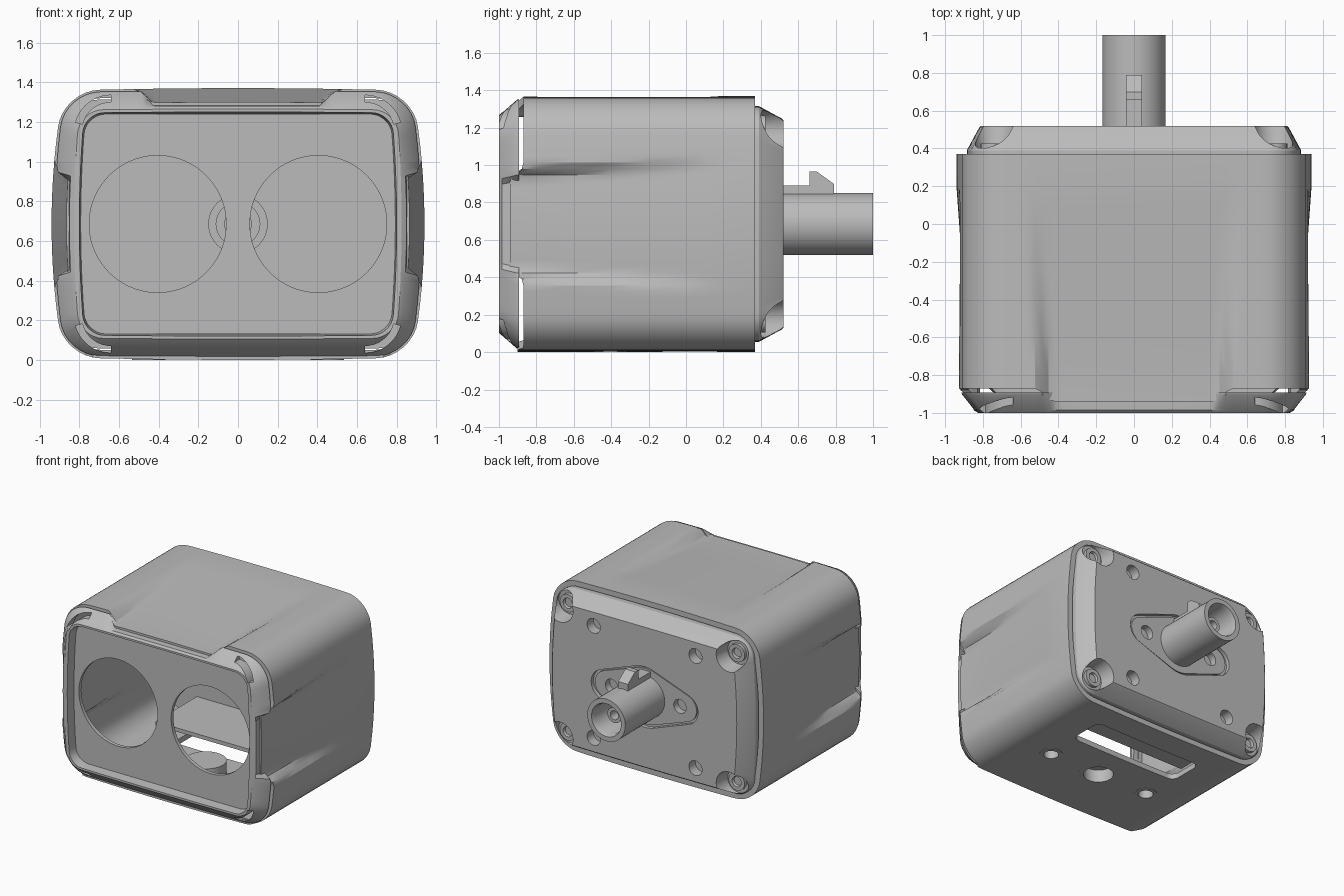
import bpy, bmesh, math
from mathutils import Vector

if "Cube" in bpy.data.objects:
    bpy.data.objects.remove(bpy.data.objects["Cube"])

grey = bpy.data.materials.new("matte_grey")
grey.use_nodes = True
grey.diffuse_color = (0.5, 0.5, 0.5, 1)
grey.node_tree.nodes["Principled BSDF"].inputs["Base Color"].default_value = (0.5, 0.5, 0.5, 1)

MID = 0.685  # height of the housing axis


def step(t):
    t = max(0, min(1, t))
    return t * t * (3 - 2 * t)


def loft(name, rings, loop=False):
    """Skin equal-length rings; cap the ends or close the rings into a loop."""
    bm = bmesh.new()
    vs = [[bm.verts.new(p) for p in ring] for ring in rings]
    n = len(vs[0])
    pairs = list(zip(vs, vs[1:])) + ([(vs[-1], vs[0])] if loop else [])
    for a, b in pairs:
        for i in range(n):
            j = (i + 1) % n
            bm.faces.new((a[i], a[j], b[j], b[i]))
    if not loop:
        bm.faces.new(vs[0])
        bm.faces.new(vs[-1])
    bmesh.ops.recalc_face_normals(bm, faces=bm.faces)
    me = bpy.data.meshes.new(name)
    bm.to_mesh(me)
    bm.free()
    me.materials.append(grey)
    ob = bpy.data.objects.new(name, me)
    bpy.context.collection.objects.link(ob)
    return ob


def lathe(name, profile, centre, axis="y", n=48):
    """Turn (radius, position) pairs about an axis through centre."""
    rings = []
    for r, h in profile:
        ring = []
        for i in range(n):
            a = math.tau * i / n
            c, s = r * math.cos(a), r * math.sin(a)
            ring.append(Vector(centre) + Vector((c, h, s) if axis == "y" else (c, s, h)))
        rings.append(ring)
    return loft(name, rings)


def prism(name, pts, y0, y1):
    return loft(name, [[(x, y, z) for x, z in pts] for y in (y0, y1)])


def cut(ob, cutter):
    m = ob.modifiers.new("cut", "BOOLEAN")
    m.object, m.operation, m.solver = cutter, "DIFFERENCE", "EXACT"
    bpy.context.view_layer.objects.active = ob
    bpy.ops.object.modifier_apply(modifier=m.name)
    bpy.data.objects.remove(cutter)


def outline(hw, hh, r, bow_x=0.0, bow_z=0.0):
    """Rounded rectangle with gently bowed sides."""
    pts = []
    for k, (sx, sz) in enumerate([(1, 1), (-1, 1), (-1, -1), (1, -1)]):
        cx, cz = sx * (hw - r), sz * (hh - r)
        for i in range(9):
            a = math.radians(90 * k + 90 * i / 8)
            pts.append((cx + r * math.cos(a), cz + r * math.sin(a)))
        x0, z0 = pts[-1]
        along_x = k % 2 == 0
        n = 40 if along_x else 30
        for i in range(1, n):
            d = 2 * i / n
            if along_x:
                pts.append((x0 - sx * d * (hw - r), z0))
            else:
                pts.append((x0, z0 - sz * d * (hh - r)))
    return [(x + math.copysign(bow_x * (1 - (z / hh) ** 2), x),
             z + math.copysign(bow_z * (1 - (x / hw) ** 2), z)) for x, z in pts]


def masks(x, z, y):
    """How far a point lies in the top and side hollows, which widen rearwards."""
    widen = 0.06 * (y + 0.87)
    top = step((0.52 + widen - abs(x)) / 0.09) if z > 0.5 else 0
    side = step((0.31 + widen - abs(z)) / 0.07) if abs(x) > 0.75 else 0
    return top, side


# Hollow housing: the top and side middles sink towards the front into tongues
def housing_ring(y, inset):
    ring = []
    for x, z in outline(0.878 - inset, 0.672 - inset, 0.18 - inset, 0.062, 0.013):
        top, side = masks(x, z, y)
        s = max(0, min(1, (0.2 - y) / 1.05))
        yy = y
        if y < -0.86:
            yy -= 0.07 * max(top, side)
            if z < -0.6 and abs(x) < 0.74:
                yy -= 0.03
        ring.append((x - math.copysign(0.075 * s * side, x), yy, MID + z - 0.07 * s * top))
    return ring


stations = [-0.87, -0.8, -0.6, -0.4, -0.2, 0, 0.1, 0.2, 0.37]
housing = loft("housing", [housing_ring(y, 0) for y in stations]
               + [housing_ring(y, 0.042) for y in reversed(stations)], loop=True)

# Underside slot with the shelf above it
slot = outline(0.48, 0.145, 0.06)
cut(housing, loft("slot_cutter", [[(x, 0.02 + y, z) for x, y in slot] for z in (-0.1, 0.1)]))
prism("inner_shelf", [(-0.6, 0.17), (0.6, 0.17), (0.6, 0.2), (-0.6, 0.2)], -0.18, 0.34)

# Threaded mounts
for name, x, outer, inner in [("centre_mount", 0, 0.15, 0.11),
                              ("left_mount", 0.45, 0.085, 0.055),
                              ("right_mount", -0.45, 0.085, 0.055)]:
    place = (x, -0.405, 0)
    cut(housing, lathe("mount_cutter", [(outer, -0.1), (outer, 0.1)], place, "z"))
    lathe(name, [(outer, 0.14), (outer, 0), (inner, 0), (inner, 0.1)], place, "z")


# Front bezel with notches for the housing tongues
def bezel_ring(y, hw, hh, r, bow):
    ring = []
    for x, z in outline(hw, hh, r, bow, 0.005):
        top, side = masks(x, z, y)
        z = min(z, 0.6 + 0.2 * (1 - top))
        x = math.copysign(min(abs(x), 0.855 + 0.2 * (1 - side)), x)
        ring.append((x, y, MID + z))
    return ring


bezel = loft("front_bezel", [bezel_ring(*p) for p in [
    (-0.893, 0.87, 0.665, 0.175, 0.055), (-0.905, 0.865, 0.66, 0.17, 0.055),
    (-0.985, 0.815, 0.59, 0.135, 0.035), (-1.0, 0.8, 0.575, 0.12, 0.025),
    (-1.0, 0.775, 0.56, 0.1, 0.025), (-0.893, 0.765, 0.55, 0.1, 0.025)]], loop=True)

# Curved slits in the bezel corners
for sx in (1, -1):
    for sz in (1, -1):
        pts = []
        for r, order in ((0.15, range(11)), (0.185, range(10, -1, -1))):
            for i in order:
                a = math.radians(15 + 7.5 * i)
                pts.append((sx * (0.64 + r * math.cos(a)), MID + sz * (0.465 + r * math.sin(a))))
        cut(bezel, prism("slit_cutter", pts, -1.1, -0.8))

# Recessed front panel with two round openings
panel = prism("front_panel", [(x, MID + z) for x, z in outline(0.775, 0.555, 0.1, 0.02)],
              -0.925, -0.896)
for x in (0.405, -0.405):
    cut(panel, lathe("eye_cutter", [(0.345, -1.2), (0.345, -0.8)], (x, 0, MID), n=96))

# Chamfered back plate
back = loft("back_plate", [[(x, y, MID + z) for x, z in outline(hw, hh, r, 0.035, 0.005)]
            for y, hw, hh, r in [(0.34, 0.85, 0.625, 0.14), (0.39, 0.85, 0.625, 0.14),
                                 (0.51, 0.785, 0.56, 0.11), (0.52, 0.775, 0.55, 0.1)]])
for sx in (1, -1):
    for sz in (1, -1):
        # Corner screw pockets and inner holes
        corner = (sx * 0.742, 0, MID + sz * 0.51)
        cut(back, lathe("pocket_cutter", [(0.095, 0.4), (0.125, 0.6)], corner))
        lathe("corner_screw", [(0.07, 0.39), (0.07, 0.425), (0.04, 0.425), (0.035, 0.405)], corner, n=24)
        hole = (sx * 0.447, 0, MID + sz * 0.445)
        cut(back, lathe("hole_cutter", [(0.058, 0.44), (0.058, 0.6)], hole, n=24))

# Diamond flange recess with two ear holes
flange = []
for cx, r, a0, a1 in [(0.35, 0.12, -69, 69), (0, 0.24, 70, 110),
                      (-0.35, 0.12, 111, 249), (0, 0.24, 250, 290)]:
    for i in range(11):
        a = math.radians(a0 + (a1 - a0) * i / 10)
        flange.append((cx + r * math.cos(a), r * math.sin(a)))
cut(back, prism("flange_cutter", [(x, MID + z) for x, z in flange], 0.49, 0.6))
mount = prism("connector_flange", [(0.95 * x, MID + 0.92 * z) for x, z in flange], 0.48, 0.505)
for x in (0.3, -0.3):
    cut(mount, lathe("ear_cutter", [(0.055, 0.4), (0.055, 0.6)], (x, 0, MID), n=24))
    cut(back, lathe("ear_cutter", [(0.055, 0.45), (0.055, 0.6)], (x, 0, MID), n=24))

# Rear connector barrel with its pin, the latch and the inner socket
axis = (0, 0, MID)
lathe("connector_barrel", [(0.167, 0.45), (0.167, 1.0), (0.13, 1.0), (0.12, 0.97), (0.12, 0.7),
                           (0.06, 0.7), (0.06, 0.9), (0.035, 0.9), (0.035, 0.8)], axis)
lathe("inner_socket", [(0.15, 0.36), (0.15, 0.28), (0.11, 0.28), (0.11, 0.31),
                       (0.07, 0.31), (0.07, 0.25), (0.03, 0.25), (0.03, 0.3)], axis)
latch = [(0.5, 0.8), (0.5, 0.89), (0.66, 0.89), (0.66, 0.965),
         (0.7, 0.965), (0.79, 0.9), (0.79, 0.8)]
loft("connector_latch", [[(x, y, z) for y, z in latch] for x in (-0.043, 0.043)])

# Smooth shading with crisp edges
bpy.ops.object.select_all(action="DESELECT")
for ob in bpy.context.collection.objects:
    if ob.type == "MESH":
        ob.select_set(True)
        bpy.context.view_layer.objects.active = ob
bpy.ops.object.shade_smooth_by_angle(angle=math.radians(28))
